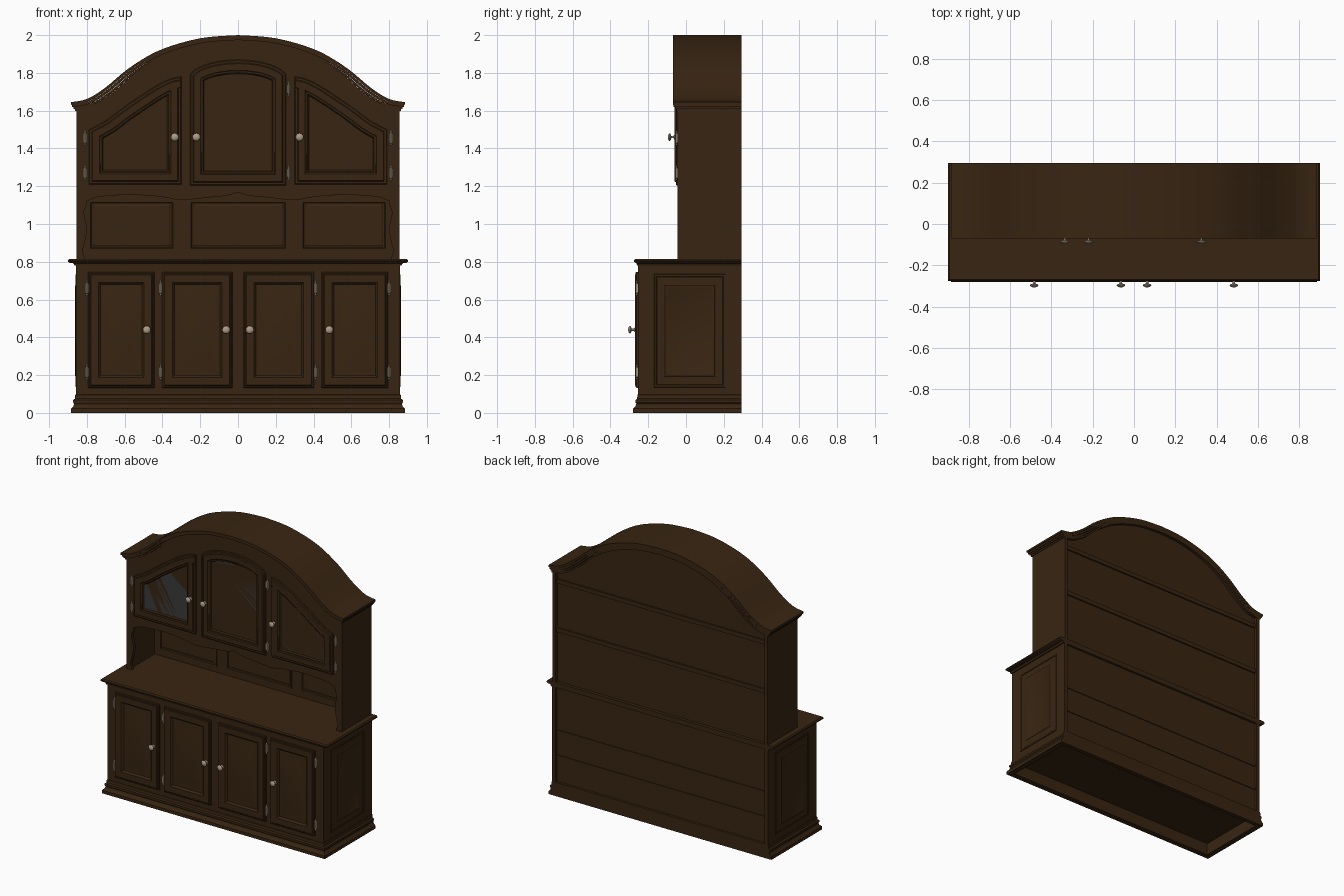
import bpy, bmesh, math
from mathutils import Vector

if "Cube" in bpy.data.objects:
    bpy.data.objects.remove(bpy.data.objects["Cube"])


def material(name, col):
    m = bpy.data.materials.new(name)
    m.diffuse_color = (*col, 1)
    m.use_nodes = True
    m.node_tree.nodes["Principled BSDF"].inputs["Base Color"].default_value = m.diffuse_color
    return m


WOOD = material("dark_wood", (0.040, 0.0185, 0.0060))
GLASS = material("grey_glass", (0.042, 0.042, 0.042))
METAL = material("aged_brass", (0.42, 0.34, 0.24))


def make(name, bm, *mats):
    bmesh.ops.recalc_face_normals(bm, faces=bm.faces)
    me = bpy.data.meshes.new(name)
    bm.to_mesh(me)
    bm.free()
    for m in mats:
        me.materials.append(m)
    ob = bpy.data.objects.new(name, me)
    bpy.context.collection.objects.link(ob)
    return ob


def loft(name, rings, mats=(WOOD,), cap_mat=0):
    """Skin equal-length point rings and cap both ends."""
    bm = bmesh.new()
    vs = [[bm.verts.new(p) for p in r] for r in rings]
    n = len(vs[0])
    for a, b in zip(vs, vs[1:]):
        for i in range(n):
            bm.faces.new((a[i], a[(i + 1) % n], b[(i + 1) % n], b[i]))
    bm.faces.new(vs[0])
    bm.faces.new(vs[-1]).material_index = cap_mat
    return make(name, bm, *mats)


def box(name, x, y, z, mat=WOOD):
    ring = lambda h: [(x[0], y[0], h), (x[1], y[0], h), (x[1], y[1], h), (x[0], y[1], h)]
    return loft(name, [ring(z[0]), ring(z[1])], (mat,))


def board(name, pts, y0, y1):
    return loft(name, [[(x, y, z) for x, z in pts] for y in (y0, y1)])


def inset(pts, d):
    """Mitred inward offset of a counter-clockwise outline."""
    out = []
    for i, p in enumerate(pts):
        p, a, b = Vector(p), Vector(pts[i - 1]), Vector(pts[(i + 1) % len(pts)])
        e, f = (p - a).normalized(), (b - p).normalized()
        n1, n2 = Vector((-e.y, e.x)), Vector((-f.y, f.x))
        out.append(p + (n1 + n2) * d / (1 + n1.dot(n2)))
    return out


def rect(x0, x1, z0, z1):
    return [(x0, z0), (x1, z0), (x1, z1), (x0, z1)]


def moulded(name, pts, steps, place, glass=False):
    """Panel built from (inset, height) steps on a given plane."""
    rings = [[place(u, v, h) for u, v in inset(pts, d)] for d, h in steps]
    return loft(name, rings, (WOOD, GLASS), 1 if glass else 0)


def front(y):
    return lambda u, v, h: (u, y - h, v)


# smooth curve through a few control points
def curve(ctrl, n=8):
    out = []
    for i in range(len(ctrl) - 1):
        p = [Vector(ctrl[max(0, min(len(ctrl) - 1, i + k))]) for k in (-1, 0, 1, 2)]
        for s in range(n):
            t = s / n
            out.append(tuple(0.5 * (2 * p[1] + (p[2] - p[0]) * t
                       + (2 * p[0] - 5 * p[1] + 4 * p[2] - p[3]) * t ** 2
                       + (3 * p[1] - p[0] - 3 * p[2] + p[3]) * t ** 3)))
    return out + [tuple(ctrl[-1])]


def mirror_curve(half):
    return half + [(-x, z) for x, z in reversed(half[:-1])]


BACK = 0.295

# ---- base cabinet ----
def u_ring(hx, yf, z, yb=BACK):
    return [(-hx, yf, z), (hx, yf, z), (hx, yb, z), (-hx, yb, z)]


loft("plinth", [u_ring(*r) for r in (
    (0.855, -0.25, 0.10), (0.862, -0.257, 0.095), (0.864, -0.259, 0.075), (0.873, -0.267, 0.068),
    (0.873, -0.267, 0.055), (0.868, -0.263, 0.048), (0.872, -0.267, 0.035), (0.885, -0.28, 0.022),
    (0.885, -0.28, 0.0), (0.845, -0.24, 0.0, 0.265), (0.845, -0.24, 0.085, 0.265))])
loft("countertop", [u_ring(*r) for r in (
    (0.865, -0.26, 0.78), (0.872, -0.262, 0.792), (0.892, -0.268, 0.795), (0.90, -0.275, 0.801),
    (0.90, -0.275, 0.808), (0.893, -0.269, 0.816))])
for s, side in ((-1, "left"), (1, "right")):
    box("base_side_" + side, sorted((s * 0.83, s * 0.857)), (-0.25, BACK), (0.09, 0.79))
    moulded("base_side_panel_" + side, rect(-0.17, 0.21, 0.135, 0.735),
            [(0, -0.002), (0.002, 0.004), (0.012, 0.004), (0.016, 0.0005), (0.055, 0.0015),
             (0.06, 0.005), (0.068, 0.005), (0.074, 0.002)],
            lambda u, v, h: (s * (0.857 + h), u, v))
box("base_front", (-0.857, 0.857), (-0.255, -0.235), (0.09, 0.79))
box("base_back", (-0.84, 0.84), (0.255, 0.278), (0.09, 0.80))
for i, z in enumerate((0.28, 0.46)):
    box(f"base_back_rail_{i}", (-0.835, 0.835), (0.27, 0.284), (z - 0.012, z + 0.012))


# ---- knobs and hinges ----
def knob(x, y, z):
    prof = [(0.012, 0), (0.012, 0.004), (0.006, 0.008), (0.006, 0.02), (0.018, 0.024),
            (0.021, 0.029), (0.017, 0.034), (0.007, 0.038)]
    loft("knob", [[(x + r * math.cos(k * math.pi / 8), y - d, z + r * math.sin(k * math.pi / 8))
                   for k in range(16)] for r, d in prof], (METAL,))


def hinge(x, y, z):
    prof = [(0.002, -0.04), (0.006, -0.035), (0.003, -0.029), (0.007, -0.026),
            (0.007, 0.026), (0.003, 0.029), (0.006, 0.035), (0.002, 0.04)]
    loft("hinge", [[(x + r * math.cos(k * math.pi / 5), y - r * math.sin(k * math.pi / 5), z + h)
                    for k in range(10)] for r, h in prof], (METAL,))
    box("hinge_leaf", (x - 0.011, x + 0.011), (y - 0.003, y + 0.006), (z - 0.022, z + 0.022), METAL)


# ---- lower doors with raised panels ----
DOOR = [(0, 0), (0, 0.008), (0.004, 0.012), (0.010, 0.012), (0.014, 0.016), (0.055, 0.016),
        (0.060, 0.012), (0.066, 0.003), (0.072, 0.003), (0.115, 0.011)]
for s in (-1, 1):
    for a, b, kx, hx in ((0.03, 0.403, 0.063, 0.41), (0.443, 0.793, 0.483, 0.80)):
        x0, x1 = sorted((s * a, s * b))
        moulded("lower_door", rect(x0, x1, 0.133, 0.745), DOOR, front(-0.255))
        knob(s * kx, -0.268, 0.44)
        for z in (0.215, 0.66):
            hinge(s * hx, -0.261, z)

# ---- crown line ----
half = curve([(-0.885, 1.645), (-0.80, 1.662), (-0.705, 1.72), (-0.57, 1.83),
              (-0.41, 1.922), (-0.2, 1.983), (0, 2.0)])
TOP = mirror_curve(half)


def drop(d, hx):
    """Crown line lowered by thickness d and narrowed to half width hx."""
    out = []
    for i, (x, z) in enumerate(TOP):
        (xa, za), (xb, zb) = TOP[max(i - 1, 0)], TOP[min(i + 1, len(TOP) - 1)]
        k = math.hypot(1, (zb - za) / (xb - xa))
        out.append((x * hx / 0.885, z - d * k))
    return out


# crown moulding in stepped ribbons
for i, (a, b, hx, y) in enumerate(((0, 0.014, 0.885, -0.07), (0.012, 0.026, 0.878, -0.065),
                                   (0.024, 0.036, 0.870, -0.057), (0.034, 0.046, 0.862, -0.051))):
    board(f"crown_moulding_{i}", drop(b, hx) + drop(a, hx)[::-1], y, BACK)

# ---- hutch carcass ----
for s, side in ((-1, "left"), (1, "right")):
    box("hutch_side_" + side, sorted((s * 0.83, s * 0.856)), (-0.035, BACK), (0.81, 1.615))
    # curved stile beside the open niche
    edge = curve([(0.805, 1.16), (0.80, 1.11), (0.815, 1.06), (0.80, 0.98),
                  (0.812, 0.90), (0.822, 0.86), (0.81, 0.815)], 5)
    board("niche_stile_" + side, [(s * x, z) for x, z in edge] + [(s * 0.856, 0.815), (s * 0.856, 1.16)],
          -0.045, -0.02)

# front board with scalloped lower edge
scallop = mirror_curve(curve([(-0.856, 1.12), (-0.79, 1.125), (-0.74, 1.143), (-0.57, 1.155),
                              (-0.40, 1.143), (-0.32, 1.128), (-0.25, 1.13), (-0.14, 1.142),
                              (-0.06, 1.15), (0, 1.168)], 4))
board("hutch_front", scallop + drop(0.03, 0.856)[::-1], -0.045, -0.025)
board("hutch_back", [(-0.84, 0.81), (0.84, 0.81)] + drop(0.03, 0.84)[::-1], 0.24, 0.273)
box("hutch_floor", (-0.84, 0.84), (-0.03, 0.25), (1.17, 1.195))
for i, z in enumerate((1.19, 1.54)):
    box(f"hutch_back_rail_{i}", (-0.835, 0.835), (0.265, 0.284), (z - 0.015, z + 0.015))

# niche back panels
for x0, x1 in ((-0.79, -0.335), (-0.258, 0.262), (0.335, 0.79)):
    moulded("niche_panel", rect(x0, x1, 0.86, 1.125),
            [(0, -0.002), (0, 0.007), (0.010, 0.007), (0.015, 0.001), (0.022, 0.001), (0.03, 0.006)],
            front(0.24))

# ---- glazed upper doors ----
GLAZED = [(0, 0), (0, 0.008), (0.005, 0.012), (0.016, 0.012), (0.021, 0.018), (0.056, 0.018),
          (0.062, 0.013), (0.069, 0.012), (0.075, 0.003)]
arch = [(0.255 * math.cos(t), 1.785 + 0.085 * math.sin(t) ** 1.2)
        for t in (math.pi * (k + 0.5) / 17 for k in range(17))]
moulded("centre_glass_door", [(-0.255, 1.205), (0.255, 1.205), (0.255, 1.775)] + arch
        + [(-0.255, 1.775)], GLAZED, front(-0.042), True)
slope = curve([(0.30, 1.78), (0.36, 1.768), (0.45, 1.722), (0.60, 1.622),
               (0.70, 1.548), (0.79, 1.50)], 4)
moulded("right_glass_door", [(0.30, 1.21), (0.79, 1.21)][0:2] + slope[::-1],
        GLAZED, front(-0.042), True)
moulded("left_glass_door", [(-0.79, 1.21), (-0.30, 1.21)] + [(-x, z) for x, z in slope],
        GLAZED, front(-0.042), True)
for x in (-0.335, -0.22, 0.326):
    knob(x, -0.058, 1.46)
for x, zs in ((-0.81, (1.27, 1.455)), (0.81, (1.27, 1.455)), (0.268, (1.27, 1.715))):
    for z in zs:
        hinge(x, -0.05, z)

# smooth curved surfaces, keep hard edges
bpy.ops.object.select_all(action='SELECT')
bpy.context.view_layer.objects.active = bpy.context.selected_objects[0]
bpy.ops.object.shade_smooth_by_angle(angle=math.radians(30))
